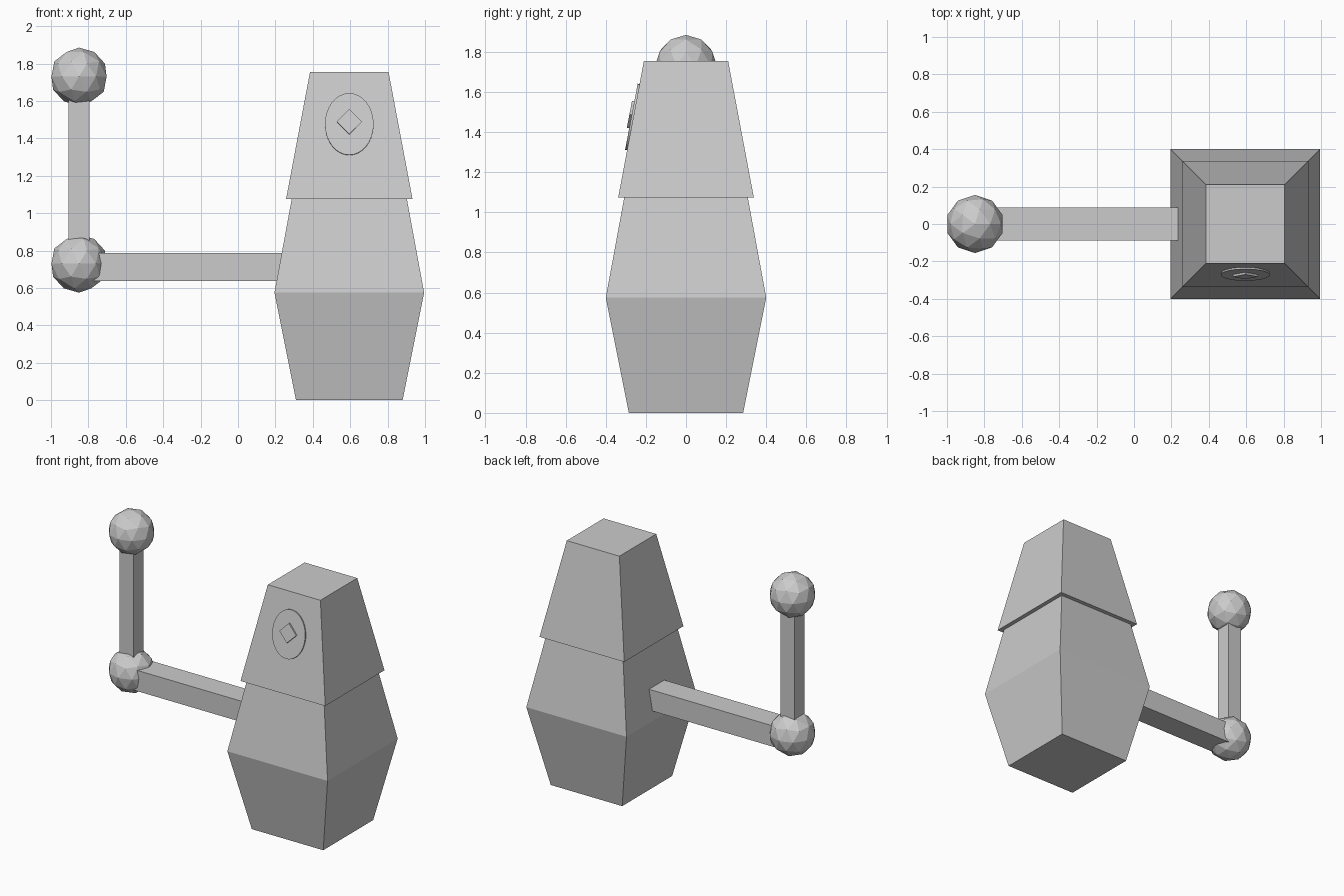
import bpy, bmesh, math
from mathutils import Matrix, Vector

if "Cube" in bpy.data.objects:
    bpy.data.objects.remove(bpy.data.objects["Cube"])

CX = 0.595  # body centre


def finish(name, bm):
    bmesh.ops.recalc_face_normals(bm, faces=bm.faces)
    me = bpy.data.meshes.new(name)
    bm.to_mesh(me)
    bm.free()
    ob = bpy.data.objects.new(name, me)
    bpy.context.collection.objects.link(ob)
    return ob


def square_loft(name, profile):
    """Square sections given as (half width, z), bottom to top."""
    bm = bmesh.new()
    rings = [[bm.verts.new((CX + sx * h, sy * h, z))
              for sx, sy in ((-1, -1), (1, -1), (1, 1), (-1, 1))] for h, z in profile]
    for a, b in zip(rings, rings[1:]):
        for i in range(4):
            j = (i + 1) % 4
            bm.faces.new((a[i], a[j], b[j], b[i]))
    bm.faces.new(rings[0][::-1])
    bm.faces.new(rings[-1])
    return finish(name, bm)


def box(name, lo, hi):
    lo, hi = Vector(lo), Vector(hi)
    bm = bmesh.new()
    m = Matrix.Translation((lo + hi) / 2) @ Matrix.Diagonal((*(hi - lo), 1))
    bmesh.ops.create_cube(bm, size=1, matrix=m)
    return finish(name, bm)


def ball(name, z):
    bm = bmesh.new()
    bmesh.ops.create_icosphere(bm, subdivisions=2, radius=0.155,
                               matrix=Matrix.Translation((-0.85, 0, z)))
    return finish(name, bm)


def plate(name, sides, rx, rz, z, out, depth):
    """Thin prism lying on the sloping front of the cap."""
    slope = math.atan2(0.13, 0.68)
    y = -(0.34 - (z - 1.075) * 0.13 / 0.68)
    bm = bmesh.new()
    bmesh.ops.create_cone(bm, cap_ends=True, segments=sides, radius1=1, radius2=1, depth=1)
    m = (Matrix.Translation((CX, y, z)) @ Matrix.Rotation(math.pi / 2 - slope, 4, 'X')
         @ Matrix.Translation((0, 0, out - depth / 2)) @ Matrix.Diagonal((rx, rz, depth, 1)))
    bmesh.ops.transform(bm, matrix=m, verts=bm.verts)
    return finish(name, bm)


# Body and overlapping cap
square_loft("body", [(0.285, 0), (0.40, 0.575), (0.307, 1.08)])
square_loft("cap", [(0.338, 1.075), (0.21, 1.755)])

# Crank: arm, upright handle and two joint balls
box("crank_arm", (-0.85, -0.087, 0.638), (0.235, 0.087, 0.788))
box("crank_handle", (-0.907, -0.056, 0.73), (-0.795, 0.056, 1.73))
ball("elbow_ball", 0.73)
ball("handle_ball", 1.73)

# Front badge: oval disc with a raised diamond
plate("badge_disc", 32, 0.13, 0.168, 1.475, 0.009, 0.02)
plate("badge_diamond", 4, 0.067, 0.068, 1.485, 0.021, 0.025)
